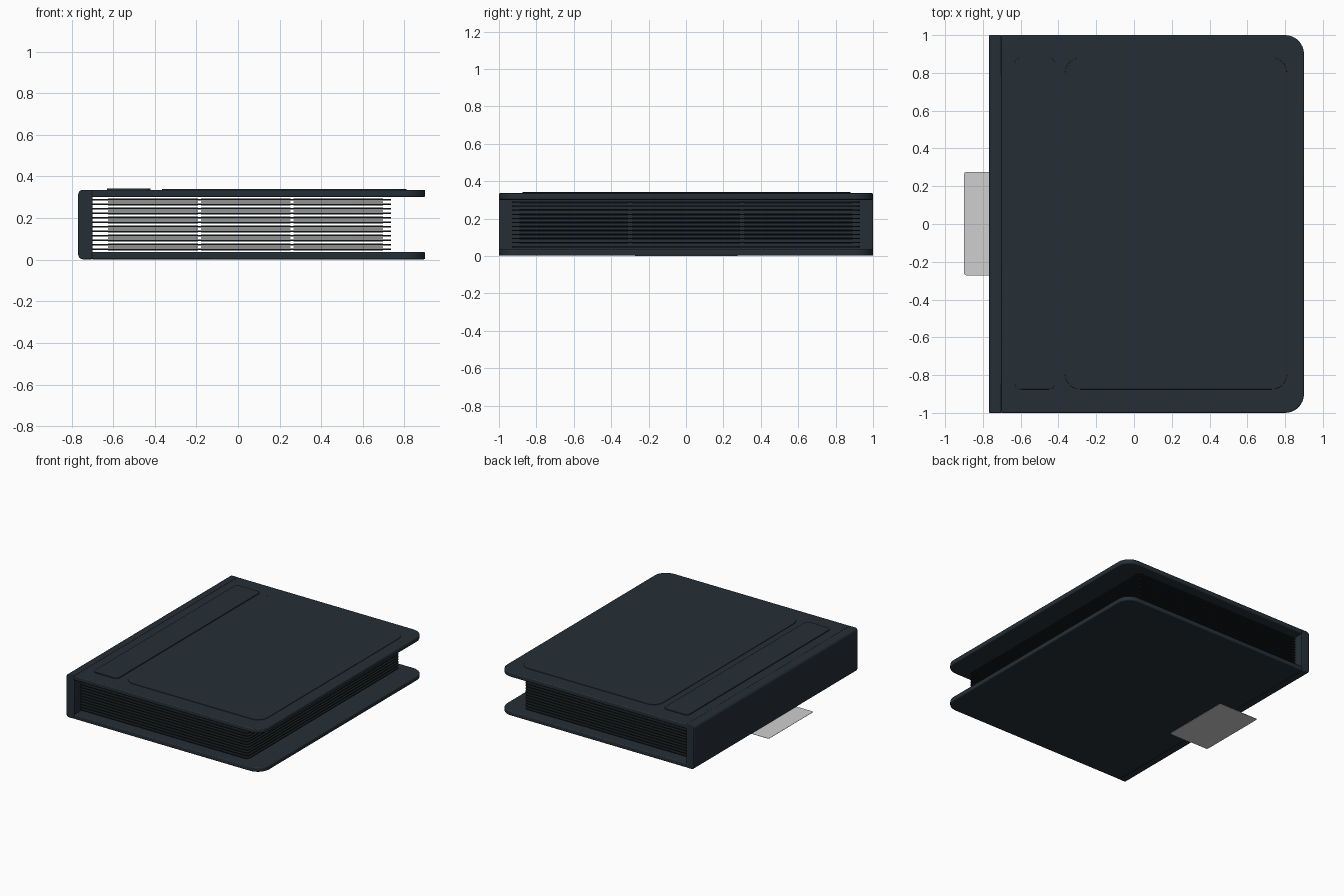
import bpy
import bmesh
from math import sin, cos, pi

cube = bpy.data.objects.get("Cube")
if cube:
    bpy.data.objects.remove(cube, do_unlink=True)


def make_material(name, colour):
    mat = bpy.data.materials.new(name)
    mat.use_nodes = True
    mat.diffuse_color = (*colour, 1)
    mat.node_tree.nodes["Principled BSDF"].inputs["Base Color"].default_value = (*colour, 1)
    return mat


cover_blue = make_material("dark slate cover", (0.018, 0.028, 0.037))
page_black = make_material("black page", (0.010, 0.013, 0.015))
tab_grey = make_material("pale grey label", (0.62, 0.62, 0.62))


def outline(x0, x1, y0, y1, r_left, r_right, steps=8):
    """Rectangle outline with separate corner radii on its left and right sides."""
    points = []
    corners = [(x1, y1, -1, -1, r_right, 0), (x0, y1, 1, -1, r_left, 1),
               (x0, y0, 1, 1, r_left, 2), (x1, y0, -1, 1, r_right, 3)]
    for x, y, sx, sy, r, quarter in corners:
        if r == 0:
            points.append((x, y))
            continue
        for i in range(steps + 1):
            a = (quarter + i / steps) * pi / 2
            points.append((x + sx * r + r * cos(a), y + sy * r + r * sin(a)))
    return points


def add_plate(bm, points, z0, z1):
    """Extrude an outline from z0 up to z1."""
    face = bm.faces.new([bm.verts.new((x, y, z0)) for x, y in points])
    top = bmesh.ops.extrude_face_region(bm, geom=[face])["geom"]
    verts = [v for v in top if isinstance(v, bmesh.types.BMVert)]
    bmesh.ops.translate(bm, verts=verts, vec=(0, 0, z1 - z0))


def finish(name, bm, mat, bevel=0, segments=3):
    bmesh.ops.recalc_face_normals(bm, faces=bm.faces)
    mesh = bpy.data.meshes.new(name)
    bm.to_mesh(mesh)
    bm.free()
    mesh.materials.append(mat)
    obj = bpy.data.objects.new(name, mesh)
    bpy.context.collection.objects.link(obj)
    if bevel:
        mod = obj.modifiers.new("soft edges", "BEVEL")
        mod.width = bevel
        mod.segments = segments
        mod.limit_method = "ANGLE"
    bpy.ops.object.select_all(action="DESELECT")
    obj.select_set(True)
    bpy.context.view_layer.objects.active = obj
    bpy.ops.object.shade_smooth_by_angle()
    return obj


def plate(name, points, z0, z1, mat, bevel=0):
    bm = bmesh.new()
    add_plate(bm, points, z0, z1)
    return finish(name, bm, mat, bevel)


# Covers
cover = outline(-0.705, 0.9, -1, 1, 0, 0.1)
plate("back_cover", cover, 0.002, 0.037, cover_blue, 0.007)
plate("front_cover", cover, 0.301, 0.336, cover_blue, 0.007)

# Spine, with its long outer edges rounded
bm = bmesh.new()
add_plate(bm, outline(-0.768, -0.7, -1, 1, 0, 0), 0.002, 0.336)
outer = [e for e in bm.edges
         if all(v.co.x < -0.76 for v in e.verts) and abs(e.verts[0].co.y - e.verts[1].co.y) > 1]
bmesh.ops.bevel(bm, geom=outer, offset=0.022, segments=4, profile=0.5, affect="EDGES")
finish("spine", bm, cover_blue, 0.005, 2)

# Raised panels on the front cover
plate("strap_panel", outline(-0.63, -0.42, -0.875, 0.88, 0.03, 0.03), 0.33, 0.343, cover_blue, 0.002)
plate("main_panel", outline(-0.365, 0.81, -0.875, 0.88, 0.08, 0.08), 0.33, 0.340, cover_blue, 0.002)

# Pages: each sheet carries a grid of thin pockets on both faces
PAGES = 12
sheets, pockets = bmesh.new(), bmesh.new()
for n in range(PAGES):
    z = 0.05 + n * 0.238 / (PAGES - 1)
    add_plate(sheets, outline(-0.705, 0.735, -0.93, 0.93, 0, 0.03, 4), z - 0.003, z + 0.003)
    for col in range(3):
        for row in range(3):
            x, y = 0.037 + (col - 1) * 0.445, (row - 1) * 0.6
            shape = outline(x - 0.216, x + 0.216, y - 0.29, y + 0.29, 0.02, 0.02, 2)
            for side in (-1, 1):
                add_plate(pockets, shape, z + side * 0.0055, z + side * 0.0075)
finish("pages", sheets, page_black)
finish("page_pockets", pockets, page_black)

# Label tab lying under the back cover and sticking out past the spine
plate("label_tab", outline(-0.9, -0.56, -0.272, 0.275, 0.012, 0.012, 3), 0, 0.002, tab_grey)
